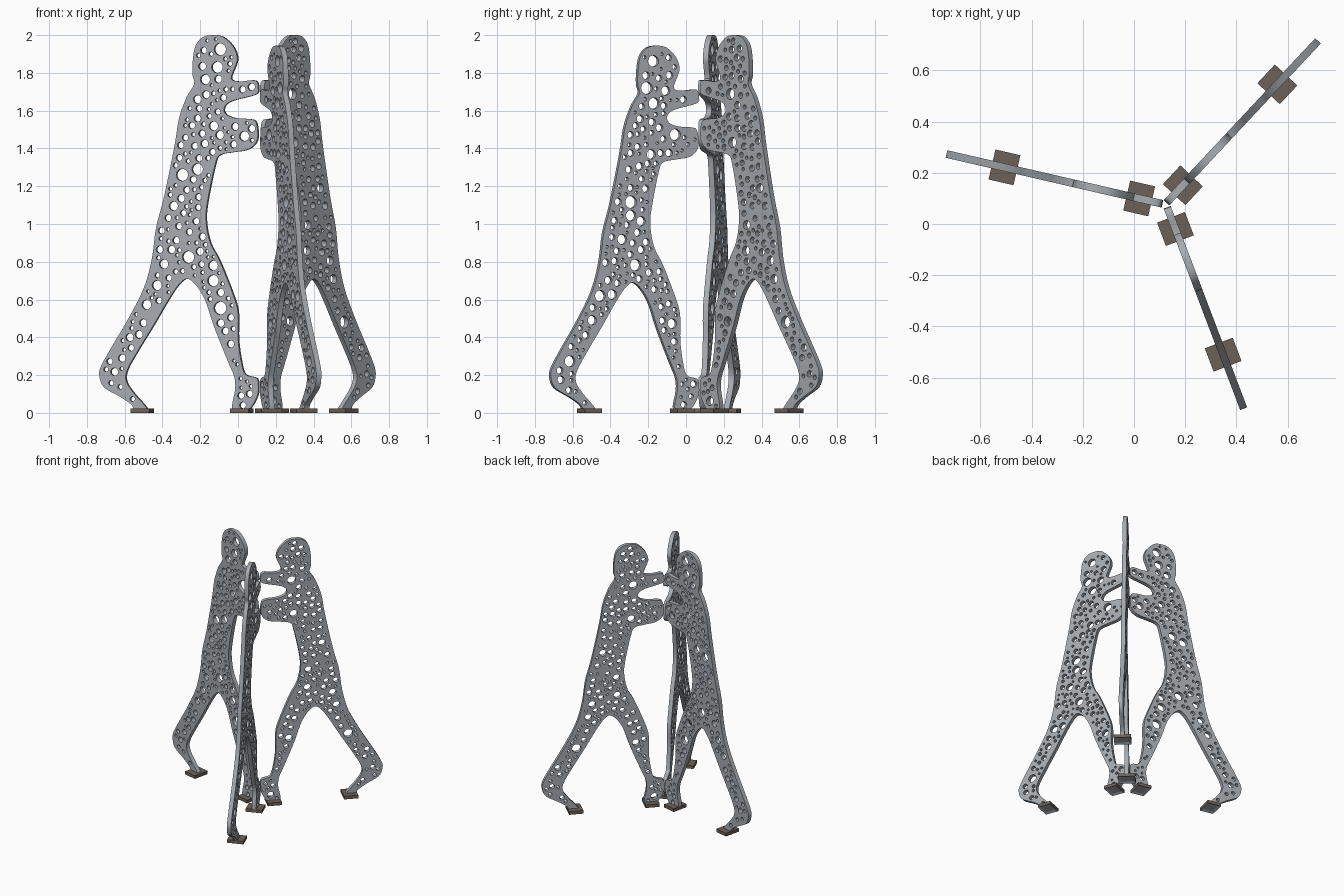
import bpy, bmesh, math, random
from mathutils import Matrix, Vector
from mathutils.geometry import intersect_point_line

cube = bpy.data.objects.get("Cube")
if cube:
    bpy.data.objects.remove(cube, do_unlink=True)


def make_material(name, rgb):
    mat = bpy.data.materials.new(name)
    mat.use_nodes = True
    color = (*rgb, 1)
    mat.diffuse_color = color
    mat.node_tree.nodes["Principled BSDF"].inputs["Base Color"].default_value = color
    return mat


METAL = make_material("brushed grey metal", (.38, .41, .44))
BROWN = make_material("brown base plate", (.155, .12, .1))

THICKNESS = .03

# Figure outline: distance outward from the fingertips, height
OUTLINE = [
    # head and back
    (.19, 1.99), (.245, 2), (.3, 1.99), (.34, 1.945), (.355, 1.87), (.357, 1.79),
    (.348, 1.74), (.39, 1.67), (.43, 1.56), (.45, 1.44), (.48, 1.29), (.515, 1.13),
    (.555, .98), (.577, .82), (.62, .665),
    # rear leg and foot
    (.705, .5), (.805, .335), (.857, .24), (.862, .19), (.837, .135), (.75, .085),
    (.69, .045), (.668, .015), (.6, .015), (.68, .11), (.717, .17), (.71, .23),
    (.65, .335), (.565, .47), (.49, .595), (.435, .675), (.387, .71),
    # front leg and foot
    (.337, .675), (.288, .595), (.245, .47), (.2, .357), (.158, .257), (.13, .19),
    (.125, .125), (.14, .015), (.055, .015), (.005, .09), (0, .15), (.01, .185),
    (.07, .205), (.092, .27), (.109, .39), (.109, .52), (.13, .61),
    # belly and lower arm
    (.207, .8), (.26, .9), (.283, 1.01), (.277, 1.11), (.234, 1.315), (.207, 1.365),
    (.136, 1.38), (.054, 1.395), (.005, 1.445), (.01, 1.535), (.043, 1.555),
    (.12, 1.56), (.174, 1.58), (.185, 1.615),
    # upper arm and face
    (.147, 1.65), (.016, 1.685), (0, 1.72), (.016, 1.76), (.098, 1.755),
    (.147, 1.77), (.12, 1.845), (.114, 1.885), (.136, 1.94),
]

# Largest perforations of the first figure: position and radius
BIG_HOLES = [
    (.207, 1.925, .032), (.223, 1.83, .03), (.288, 1.765, .026), (.33, 1.66, .022),
    (.413, 1.26, .032), (.33, 1.29, .03), (.46, 1.095, .024), (.38, .825, .032),
    (.245, .78, .026), (.245, .7, .03), (.207, .555, .034), (.55, .675, .026),
    (.076, 1.465, .026), (.74, .29, .02),
]


def smooth_loop(points, steps=4):
    """Closed Catmull-Rom curve through the points."""
    pts = [Vector(p) for p in points]
    n = len(pts)
    loop = []
    for i in range(n):
        a, b, c, d = (pts[(i + k) % n] for k in (-1, 0, 1, 2))
        for s in range(steps):
            t = s / steps
            p = b + (c - a) * t / 2 + (a - b * 2.5 + c * 2 - d / 2) * t**2 \
                + ((b - c) * 3 + d - a) / 2 * t**3
            p.y = min(max(p.y, .01), 2)
            loop.append(p)
    return loop


SILHOUETTE = smooth_loop(OUTLINE)


def edge_clearance(p):
    """Distance to the silhouette edge, negative when outside."""
    inside, nearest = False, 9.0
    for a, b in zip(SILHOUETTE, SILHOUETTE[1:] + SILHOUETTE[:1]):
        if (a.y > p.y) != (b.y > p.y):
            if p.x < a.x + (p.y - a.y) / (b.y - a.y) * (b.x - a.x):
                inside = not inside
        edge = b - a
        if edge.length_squared:
            t = min(max((p - a).dot(edge) / edge.length_squared, 0), 1)
            nearest = min(nearest, (a + edge * t - p).length)
    return nearest if inside else -nearest


def scatter_holes(seed, fixed, sizes):
    """Pack round holes, largest first, without touching."""
    rng = random.Random(seed)
    holes = [(Vector((x, y)), r) for x, y, r in fixed]
    for count, low, high, tries in sizes:
        placed = 0
        for _ in range(tries):
            if placed == count:
                break
            p = Vector((rng.uniform(0, .86), rng.uniform(.03, 2)))
            r = rng.uniform(low, high)
            if any((p - q).length < r + s + .009 for q, s in holes):
                continue
            if edge_clearance(p) > r + .012:
                holes.append((p, r))
                placed += 1
    return holes


def add_spline(curve, points):
    spline = curve.splines.new("POLY")
    spline.points.add(len(points) - 1)
    for target, p in zip(spline.points, points):
        target.co = (p.x, p.y, 0, 1)
    spline.use_cyclic_u = True


def link(name, mesh, matrix, material):
    obj = bpy.data.objects.new(name, mesh)
    mesh.materials.clear()
    mesh.materials.append(material)
    bpy.context.collection.objects.link(obj)
    obj.matrix_world = matrix
    return obj


def make_figure(name, holes, frame):
    """Upright perforated sheet cut to the silhouette."""
    curve = bpy.data.curves.new(name + "_profile", "CURVE")
    curve.dimensions, curve.fill_mode = "2D", "BOTH"
    curve.extrude = THICKNESS / 2
    add_spline(curve, SILHOUETTE)
    for p, r in holes:
        sides = 18
        add_spline(curve, [p + Vector((math.cos(k * math.tau / sides),
                                       math.sin(k * math.tau / sides))) * r
                           for k in range(sides)])
    helper = bpy.data.objects.new(name + "_profile", curve)
    bpy.context.collection.objects.link(helper)
    graph = bpy.context.evaluated_depsgraph_get()
    mesh = bpy.data.meshes.new_from_object(helper.evaluated_get(graph))
    bpy.data.objects.remove(helper, do_unlink=True)
    bm = bmesh.new()
    bm.from_mesh(mesh)
    bmesh.ops.remove_doubles(bm, verts=bm.verts, dist=.00005)
    bmesh.ops.recalc_face_normals(bm, faces=bm.faces)
    bm.to_mesh(mesh)
    bm.free()
    obj = link(name, mesh, frame @ Matrix.Rotation(math.pi / 2, 4, "X"), METAL)
    bpy.ops.object.select_all(action="DESELECT")
    obj.select_set(True)
    bpy.context.view_layer.objects.active = obj
    bpy.ops.object.shade_smooth_by_angle(angle=math.radians(35))


def make_base(name, u, frame):
    """Flat foot plate with a shallow recess underneath."""
    bm = bmesh.new()
    shape = Matrix.Translation((u, 0, .012)) @ Matrix.Diagonal((.1, .12, .024, 1))
    bmesh.ops.create_cube(bm, size=1, matrix=shape)
    bm.normal_update()
    bottom = [f for f in bm.faces if f.normal.z < -.9]
    bmesh.ops.inset_region(bm, faces=bottom, thickness=.025, depth=-.008)
    for f in bottom:
        f.material_index = 1
    mesh = bpy.data.meshes.new(name)
    bm.to_mesh(mesh)
    bm.free()
    link(name, mesh, frame, BROWN)
    mesh.materials.append(METAL)
    for f in mesh.polygons:
        f.material_index = 1 if f.normal.z < -.9 and f.center.z > .004 else 0


# Three figures reaching towards a shared middle
MIXED = [(16, .024, .034, 300), (55, .016, .021, 1200), (170, .008, .014, 3500)]
FINE = [(10, .024, .032, 300), (75, .015, .02, 1500), (220, .009, .014, 4500)]
FIGURES = [
    ("left_reaching_figure", (.11, .079), 167, 1, BIG_HOLES, [(4, .022, .026, 100)] + MIXED[1:]),
    ("back_figure", (.128, .084), 46.9, 1, [], FINE),
    ("front_figure", (.13, .064), -69.2, .972, [], MIXED),
]
for seed, (name, tip, angle, scale, fixed, sizes) in enumerate(FIGURES):
    frame = Matrix.Translation((*tip, 0)) @ Matrix.Rotation(math.radians(angle), 4, "Z") \
        @ Matrix.Scale(scale, 4)
    make_figure(name, scatter_holes(seed, fixed, sizes), frame)
    make_base(name + "_front_base", .092, frame)
    make_base(name + "_rear_base", .632, frame)
